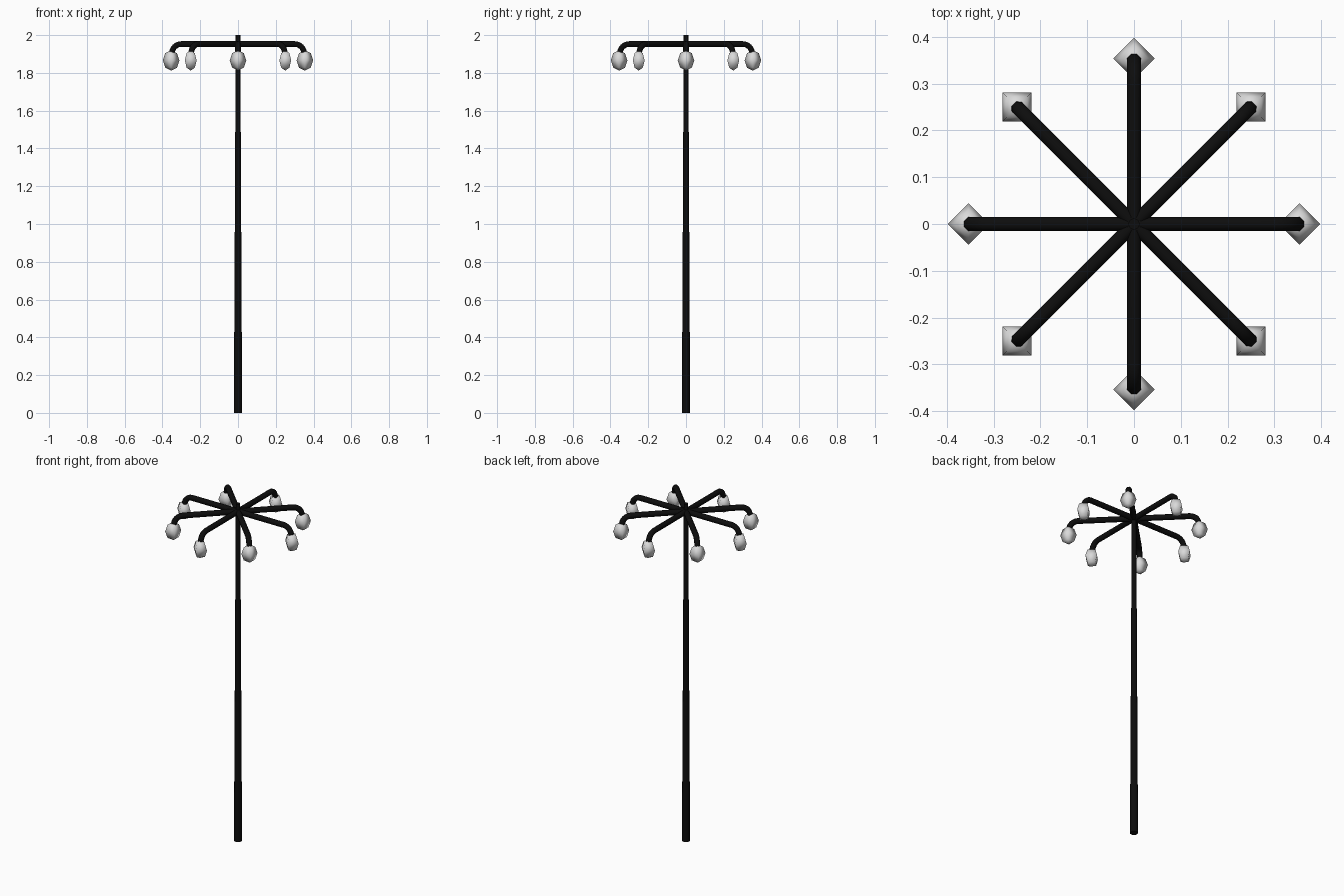
import bpy, math
from mathutils import Matrix, Vector

if "Cube" in bpy.data.objects:
    bpy.data.objects.remove(bpy.data.objects["Cube"])


def material(name, value):
    m = bpy.data.materials.new(name)
    m.diffuse_color = (value, value, value, 1)
    m.use_nodes = True
    m.node_tree.nodes["Principled BSDF"].inputs["Base Color"].default_value = m.diffuse_color
    return m


black = material("black_metal", 0.004)
glass = material("pale_grey_glass", 0.7)


def finish(obj, name, mat, angle):
    obj.name = name
    obj.data.materials.append(mat)
    bpy.ops.object.select_all(action='DESELECT')
    obj.select_set(True)
    bpy.context.view_layer.objects.active = obj
    bpy.ops.object.shade_smooth_by_angle(angle=math.radians(angle))


def tube(name, path, radius, sides, mat):
    """Tube swept along a path lying in the xz plane."""
    verts, faces = [], []
    for i, p in enumerate(path):
        a, b = path[max(i - 1, 0)], path[min(i + 1, len(path) - 1)]
        t = Vector((b[0] - a[0], 0, b[1] - a[1])).normalized()
        side = Vector((0, 1, 0))
        up = t.cross(side)
        for k in range(sides):
            w = math.tau * (k + 0.5) / sides
            verts.append(Vector((p[0], 0, p[1])) + radius * (math.cos(w) * side + math.sin(w) * up))
    for i in range(len(path) - 1):
        for k in range(sides):
            n = (k + 1) % sides
            faces.append((i * sides + k, i * sides + n, (i + 1) * sides + n, (i + 1) * sides + k))
    faces.append(tuple(reversed(range(sides))))
    faces.append(tuple(range(len(verts) - sides, len(verts))))
    mesh = bpy.data.meshes.new(name)
    mesh.from_pydata(verts, [], faces)
    obj = bpy.data.objects.new(name, mesh)
    bpy.context.collection.objects.link(obj)
    finish(obj, name, mat, 50)
    return obj


# Tapered pole
bpy.ops.mesh.primitive_cone_add(vertices=12, radius1=0.022, radius2=0.012, depth=2, location=(0, 0, 1))
finish(bpy.context.object, "pole", black, 50)

# Arm path: straight out, then a rounded bend down into the lamp
bend = 0.05
arm_path = [(0, 1.953)]
for i in range(7):
    a = math.radians(90 - 15 * i)
    arm_path.append((0.30 + bend * math.cos(a), 1.903 + bend * math.sin(a)))
arm_path.append((0.35, 1.89))

# Eight arms, each with a four-sided lamp bulb
for i in range(8):
    angle = math.tau * i / 8
    arm = tube(f"arm_{i + 1}", arm_path, 0.016, 8, black)
    arm.data.transform(Matrix.Rotation(angle, 4, 'Z'))

    bpy.ops.mesh.primitive_uv_sphere_add(segments=4, ring_count=4, radius=1)
    lamp = bpy.context.object
    lamp.data.transform(Matrix.Rotation(angle, 4, 'Z')
                        @ Matrix.Translation((0.354, 0, 1.866))
                        @ Matrix.Diagonal((0.044, 0.044, 0.054, 1)))
    finish(lamp, f"lamp_{i + 1}", glass, 100)
